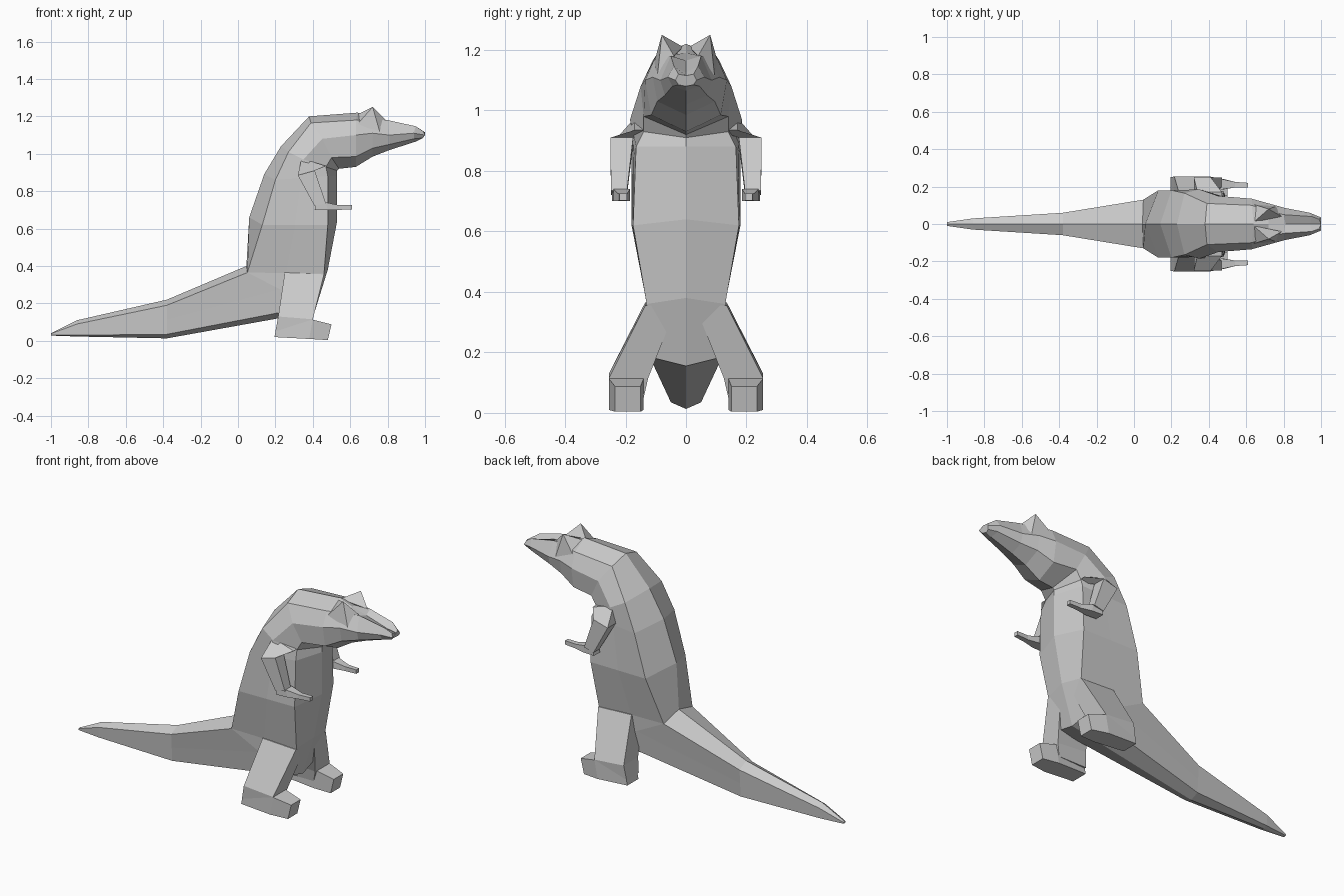
import bpy
import bmesh

default_cube = bpy.data.objects.get("Cube")
if default_cube:
    bpy.data.objects.remove(default_cube, do_unlink=True)

# One plain grey for the whole animal
grey = bpy.data.materials.new("plain_grey")
grey.use_nodes = True
colour = (0.6, 0.6, 0.6, 1)
grey.diffuse_color = colour
grey.node_tree.nodes["Principled BSDF"].inputs["Base Color"].default_value = colour


def finish(name, bm):
    """Clean up the mesh, give it the material and add it to the scene."""
    bmesh.ops.remove_doubles(bm, verts=bm.verts[:], dist=0.0005)
    bmesh.ops.recalc_face_normals(bm, faces=bm.faces[:])
    mesh = bpy.data.meshes.new(name)
    bm.to_mesh(mesh)
    bm.free()
    mesh.materials.append(grey)
    obj = bpy.data.objects.new(name, mesh)
    bpy.context.collection.objects.link(obj)
    return obj


def loft(bm, rings):
    """Skin a series of rings with equal point counts and cap both ends."""
    loops = [[bm.verts.new(point) for point in ring] for ring in rings]
    count = len(loops[0])
    for first, second in zip(loops, loops[1:]):
        for i in range(count):
            j = (i + 1) % count
            bm.faces.new((first[i], first[j], second[j], second[i]))
    bm.faces.new(loops[0])
    bm.faces.new(loops[-1])


def body_ring(top, upper, lower, bottom, middle=None):
    """Eight-sided symmetric section; the middle defaults to a straight flank."""
    if middle is None:
        middle = [(a + b) / 2 for a, b in zip(upper, lower)]
    flank = (upper, middle, lower)
    left = [(x, w, z) for x, z, w in flank]
    right = [(x, -w, z) for x, z, w in reversed(flank)]
    return [(top[0], 0, top[1])] + left + [(bottom[0], 0, bottom[1])] + right


def level_ring(x0, x1, y0, y1, z_back, z_front, side):
    """Four-sided section for an upright limb."""
    return [(x0, side * y0, z_back), (x1, side * y0, z_front),
            (x1, side * y1, z_front), (x0, side * y1, z_back)]


def upright_ring(x_low, x_high, y0, y1, z0, z1, side):
    """Four-sided section for a hand or a foot pointing forward."""
    return [(x_low, side * y0, z0), (x_low, side * y1, z0),
            (x_high, side * y1, z1), (x_high, side * y0, z1)]


def limb(name, make_ring, sections, side):
    bm = bmesh.new()
    loft(bm, [make_ring(*section, side) for section in sections])
    return finish(name, bm)


# Tail and torso: top, upper flank, lower flank, bottom as (x, z, half width)
trunk = [
    body_ring((-1, .04), (-1, .038, .01), (-1, .03, .01), (-1, .028)),
    body_ring((-.86, .11), (-.86, .09, .03), (-.86, .03, .025), (-.86, .023)),
    body_ring((-.38, .22), (-.38, .19, .06), (-.38, .035, .05), (-.38, .013)),
    body_ring((.045, .4), (.05, .365, .13), (.4, .185, .12), (.41, .155)),
    body_ring((.045, .4), (.05, .365, .13), (.46, .36, .13), (.48, .38)),
    body_ring((.06, .66), (.13, .62, .18), (.48, .62, .175), (.53, .64)),
    body_ring((.14, .89), (.2, .86, .18), (.48, .88, .165), (.53, .88)),
    body_ring((.23, 1.04), (.27, 1.01, .165), (.47, .93, .14), (.53, .91),
              (.35, .97, .185)),
]

# Neck, head and snout, each with its own cheek line
head = [
    body_ring((.38, 1.2), (.39, 1.165, .11), (.5, .98, .14), (.54, .92),
              (.45, 1.08, .15)),
    body_ring((.64, 1.22), (.63, 1.18, .1), (.63, .985, .115), (.63, .93),
              (.63, 1.1, .135)),
    body_ring((.72, 1.19), (.72, 1.18, .07), (.72, 1.03, .095), (.72, .985),
              (.72, 1.11, .11)),
    body_ring((.81, 1.165), (.8, 1.18, .05), (.81, 1.05, .07), (.81, 1.02),
              (.81, 1.1, .085)),
    body_ring((.94, 1.125), (.95, 1.147, .04), (.94, 1.08, .045), (.95, 1.065),
              (.94, 1.11, .06)),
    body_ring((1, 1.115), (.99, 1.12, .025), (.99, 1.085, .025), (.98, 1.08),
              (1, 1.1, .035)),
]
bm = bmesh.new()
loft(bm, trunk + head)
finish("body", bm)

# Section tables for the paired limbs
arm = [
    (.34, .47, .1, .17, .975, .935),
    (.32, .41, .175, .25, .885, .91),
    (.41, .47, .195, .248, .72, .735),
]
hand = [
    (.41, .42, .19, .245, .7, .735),
    (.48, .47, .185, .24, .7, .74),
    (.54, .54, .195, .225, .7, .725),
    (.61, .61, .195, .22, .703, .725),
]
leg = [
    (.25, .46, .03, .135, .365, .355),
    (.215, .4, .125, .255, .13, .115),
    (.2, .38, .14, .25, .05, .05),
]
foot = [
    (.195, .215, .15, .25, .02, .12),
    (.38, .4, .14, .255, .01, .113),
    (.48, .5, .15, .235, .004, .088),
]
ear = [(.64, .01, 1.21), (.64, .105, 1.16), (.76, .095, 1.11),
       (.79, .04, 1.18), (.72, .08, 1.25)]

for label, side in (("left", 1), ("right", -1)):
    limb(label + "_arm", level_ring, arm, side)
    limb(label + "_hand", upright_ring, hand, side)
    limb(label + "_leg", level_ring, leg, side)
    limb(label + "_foot", upright_ring, foot, side)

    # Pointed ear
    bm = bmesh.new()
    points = [bm.verts.new((x, side * y, z)) for x, y, z in ear]
    bmesh.ops.convex_hull(bm, input=points)
    finish(label + "_ear", bm)
